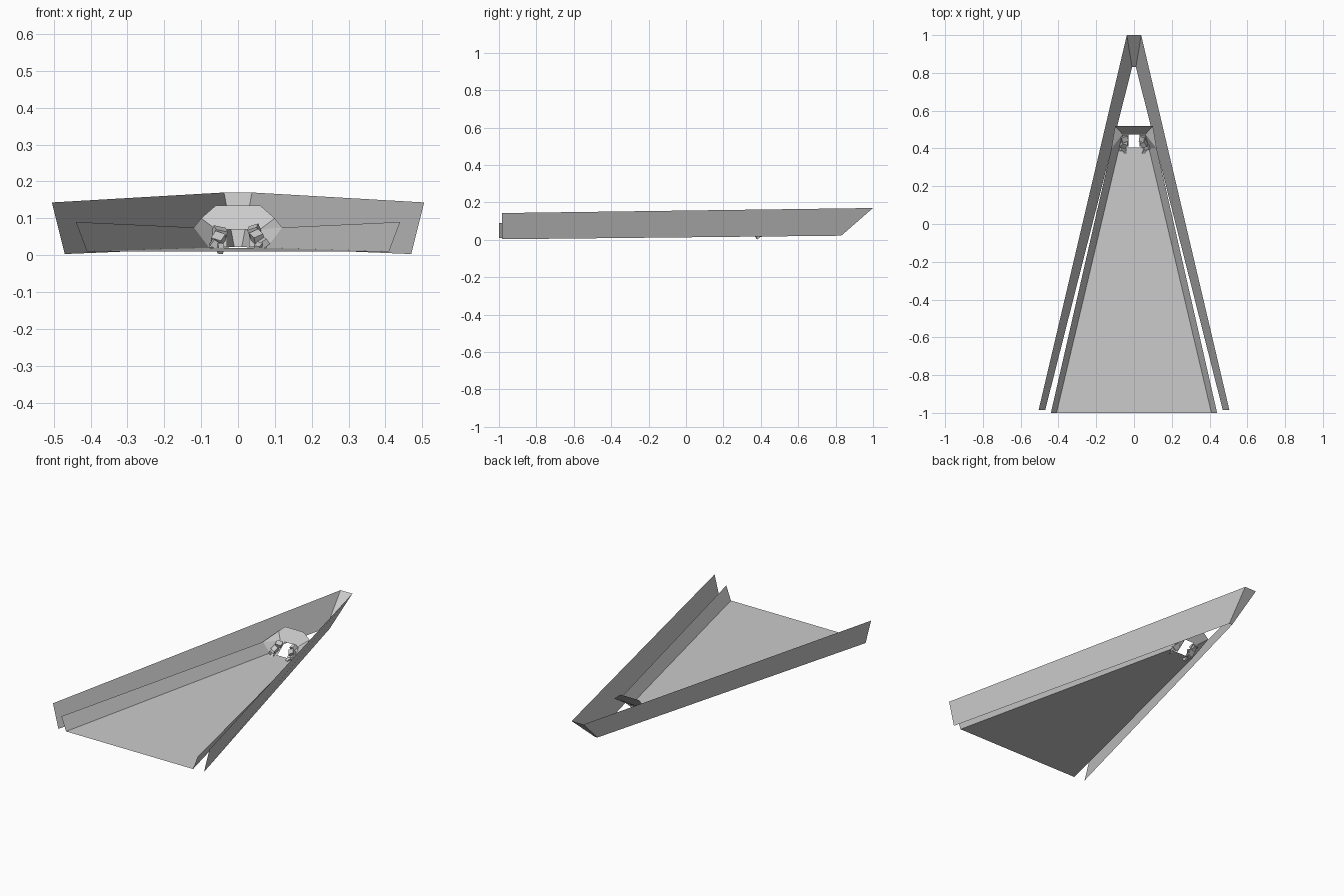
import bpy, bmesh
from mathutils import Matrix, Euler, Vector

if "Cube" in bpy.data.objects:
    bpy.data.objects.remove(bpy.data.objects["Cube"])


def panel_object(name, faces):
    """Join flat panels, each given by its corner points, into one object."""
    bm = bmesh.new()
    for pts in faces:
        bm.faces.new([bm.verts.new(p) for p in pts])
    bmesh.ops.remove_doubles(bm, verts=bm.verts, dist=0.0005)
    mesh = bpy.data.meshes.new(name)
    bm.to_mesh(mesh)
    bm.free()
    ob = bpy.data.objects.new(name, mesh)
    bpy.context.collection.objects.link(ob)
    return ob


def mirror(p):
    return (-p[0], p[1], p[2])


def both(pts):
    return [pts, [mirror(p) for p in reversed(pts)]]


def across(a, b):
    """Panel spanning the centre line between two right-hand points."""
    return [a, b, mirror(b), mirror(a)]


# outer hull: two leaning side sheets and the sloping bow plate
stern_top, stern_low = (0.505, -0.985, 0.143), (0.47, -0.985, 0.003)
bow_top, bow_low = (0.038, 1.0, 0.17), (0.01, 0.83, 0.022)
panel_object("outer_hull", both([stern_low, bow_low, bow_top, stern_top])
             + [across(bow_low, bow_top)])

# inner tray: deck with leaning low walls, open at the stern
deck_back, deck_front = (0.41, -1.0, 0.01), (0.078, 0.405, 0.02)
wall_back, wall_front = (0.44, -1.0, 0.09), (0.12, 0.40, 0.075)
panel_object("inner_deck", [across(deck_front, deck_back)])
panel_object("inner_walls", both([deck_back, deck_front, wall_front, wall_back]))

# bulkhead: slanted centre panel and side cheeks, with an opening below
top, shoulder, lip = (0.06, 0.52, 0.135), (0.10, 0.518, 0.10), (0.06, 0.475, 0.07)
panel_object("front_bulkhead", [
    [top, shoulder, lip, mirror(lip), mirror(shoulder), mirror(top)],
    *both([shoulder, wall_front, lip]),
    *both([lip, wall_front, deck_front]),
    *both([lip, deck_front, (0.03, 0.41, 0.022), (0.03, 0.475, 0.07)]),
])

# small tumbled blocks at each side of the opening
blocks = [  # centre, size, rotation
    ((-0.050, 0.450, 0.062), (0.034, 0.030, 0.022), (0.4, 0.2, 0.3)),
    ((-0.054, 0.420, 0.043), (0.030, 0.030, 0.026), (0.7, 0.3, -0.3)),
    ((-0.062, 0.400, 0.030), (0.022, 0.024, 0.020), (0.2, 0.6, 0.2)),
    ((-0.048, 0.385, 0.018), (0.015, 0.026, 0.018), (0.6, 0.1, 0.2)),
    ((0.044, 0.450, 0.067), (0.028, 0.028, 0.022), (0.4, -0.3, -0.3)),
    ((0.052, 0.425, 0.047), (0.028, 0.030, 0.030), (0.5, -0.4, 0.3)),
    ((0.068, 0.405, 0.032), (0.026, 0.024, 0.018), (0.2, -0.6, 0.2)),
    ((0.055, 0.385, 0.024), (0.016, 0.024, 0.014), (0.5, 0.2, -0.3)),
]
bm = bmesh.new()
for centre, size, turn in blocks:
    m = Matrix.LocRotScale(Vector(centre), Euler(turn), Vector(size))
    bmesh.ops.create_cube(bm, size=1, matrix=m)
mesh = bpy.data.meshes.new("small_blocks")
bm.to_mesh(mesh)
bm.free()
bpy.context.collection.objects.link(bpy.data.objects.new("small_blocks", mesh))
